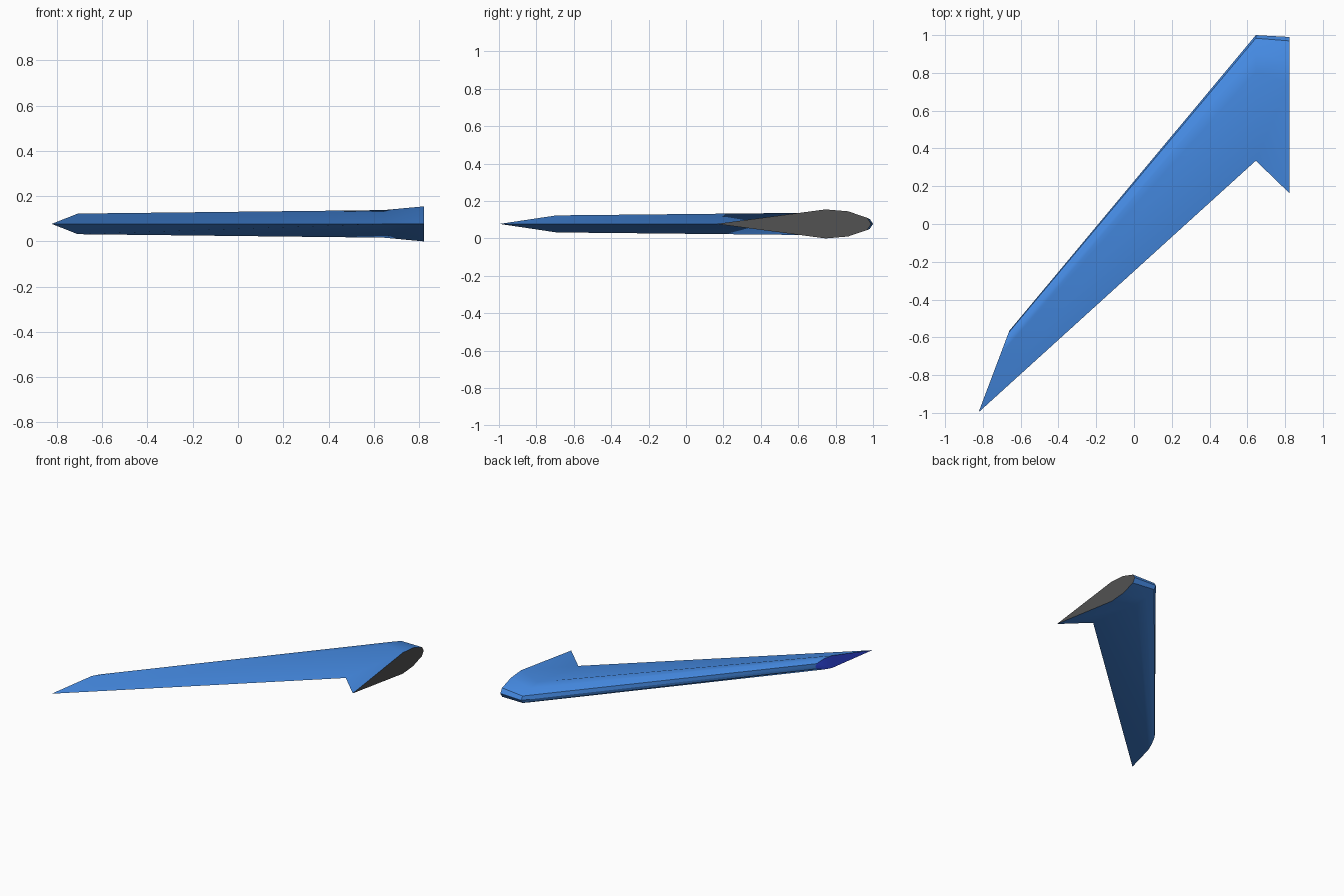
import bpy, bmesh, math
from mathutils import Vector

cube = bpy.data.objects.get("Cube")
if cube:
    bpy.data.objects.remove(cube, do_unlink=True)


def srgb(*rgb):
    return [((c / 255 + 0.055) / 1.055) ** 2.4 for c in rgb] + [1.0]


def material(name, color):
    m = bpy.data.materials.new(name)
    m.use_nodes = True
    m.diffuse_color = color
    bsdf = next(n for n in m.node_tree.nodes if n.type == 'BSDF_PRINCIPLED')
    bsdf.inputs["Base Color"].default_value = color
    return m


MID_Z = 0.0775
# Upper half of the airfoil: chord fraction, share of the half thickness
UPPER = [(0.025, 0.42), (0.15, 0.87), (0.295, 1.0)]
PROFILE = [(0, 0)] + UPPER + [(1, 0)] + [(c, -h) for c, h in reversed(UPPER)]

# Wing stations: leading edge, trailing edge, half thickness
STATIONS = [
    ((0.823, 0.99), (0.823, 0.163), 0.0775),    # root
    ((0.645, 1.0), (0.645, 0.335), 0.061),      # kink
    ((-0.66, -0.565), (-0.823, -0.997), 0.0455),  # raked tip
]

# Loft the skin through the stations
bm = bmesh.new()
rings = []
for lead, trail, half in STATIONS:
    a, b = Vector(lead), Vector(trail)
    ring = []
    for c, h in PROFILE:
        p = a.lerp(b, c)
        ring.append(bm.verts.new((p.x, p.y, MID_Z + h * half)))
    rings.append(ring)
n = len(PROFILE)
for r0, r1 in zip(rings, rings[1:]):
    for i in range(n):
        j = (i + 1) % n
        bm.faces.new((r0[i], r0[j], r1[j], r1[i]))

# Flat caps: grey at the root, deep blue at the tip
bm.faces.new(rings[0]).material_index = 1
bm.faces.new(rings[-1]).material_index = 2
bmesh.ops.recalc_face_normals(bm, faces=bm.faces)

mesh = bpy.data.meshes.new("wing")
bm.to_mesh(mesh)
bm.free()
wing = bpy.data.objects.new("wing", mesh)
bpy.context.collection.objects.link(wing)
for m in (material("wing blue", srgb(69, 138, 226)),
          material("root grey", srgb(82, 82, 82)),
          material("tip deep blue", srgb(50, 75, 235))):
    mesh.materials.append(m)

# Smooth skin with crisp nose, trailing edge and caps
bpy.ops.object.select_all(action='DESELECT')
wing.select_set(True)
bpy.context.view_layer.objects.active = wing
bpy.ops.object.shade_smooth_by_angle(angle=math.radians(30))
